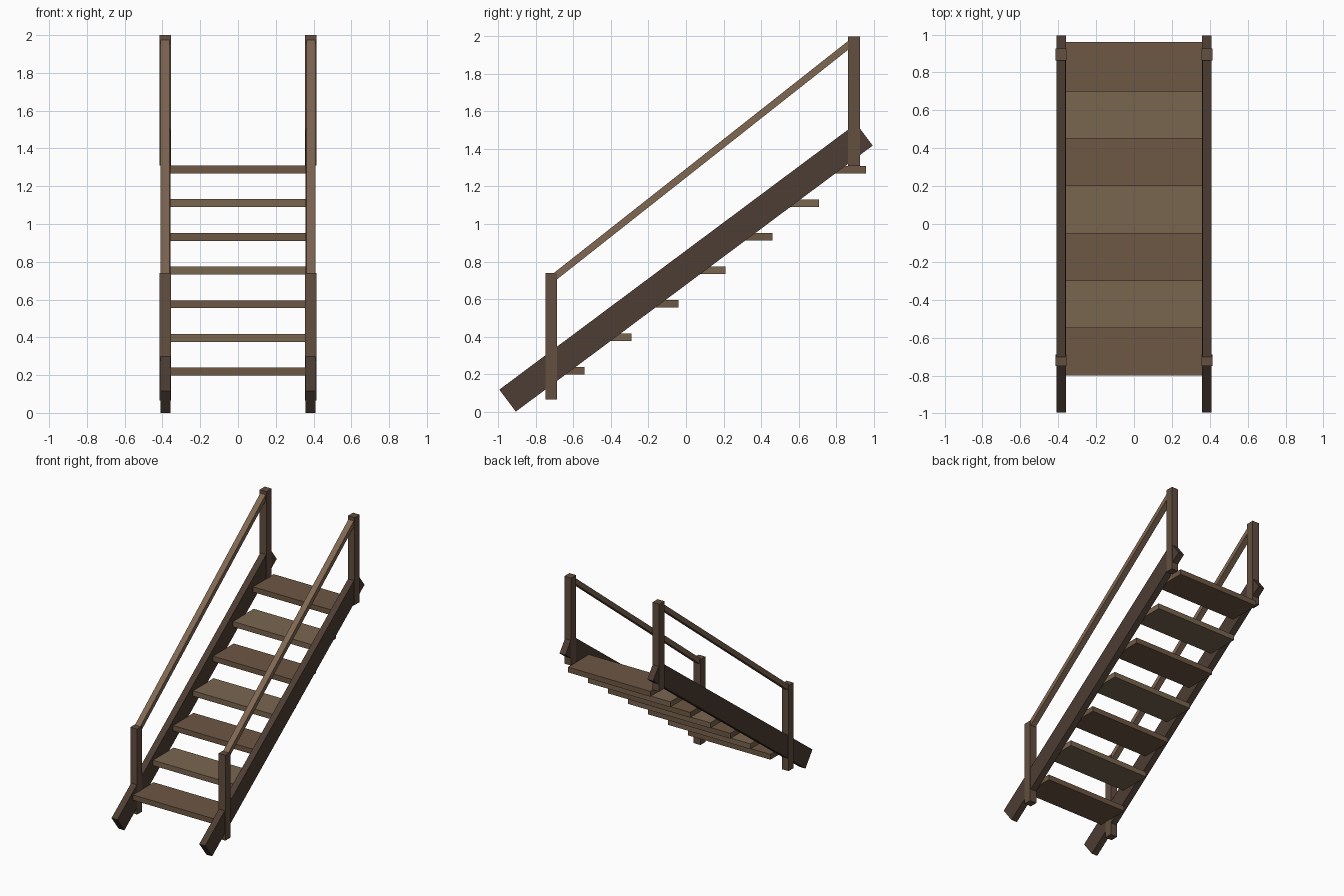
import bpy

if "Cube" in bpy.data.objects:
    bpy.data.objects.remove(bpy.data.objects["Cube"])


def material(name, rgb):
    m = bpy.data.materials.new(name)
    m.diffuse_color = (*rgb, 1)
    m.use_nodes = True
    m.node_tree.nodes["Principled BSDF"].inputs["Base Color"].default_value = m.diffuse_color
    return m


def extrude(name, profile, x0, x1, mat):
    """Solid from a (y, z) side profile listed counter-clockwise, spanning x0..x1."""
    n = len(profile)
    verts = [(x, y, z) for x in (x0, x1) for y, z in profile]
    faces = [tuple(reversed(range(n))), tuple(range(n, 2 * n))]
    faces += [(i, (i + 1) % n, (i + 1) % n + n, i + n) for i in range(n)]
    mesh = bpy.data.meshes.new(name)
    mesh.from_pydata(verts, [], faces)
    mesh.materials.append(mat)
    obj = bpy.data.objects.new(name, mesh)
    bpy.context.collection.objects.link(obj)
    return obj


def rect(y0, y1, z0, z1):
    return [(y0, z0), (y1, z0), (y1, z1), (y0, z1)]


dark = material("dark_wood", (0.075, 0.047, 0.033))
post_wood = material("post_wood", (0.125, 0.077, 0.050))
rail_wood = material("rail_wood", (0.215, 0.135, 0.085))
tread_woods = [material("tread_wood_brown", (0.155, 0.096, 0.057)),
               material("tread_wood_tan", (0.19, 0.13, 0.078))]

# Side frames, mirrored to the left
stringer = extrude("stringers", [(-0.907, 0.0), (0.995, 1.418), (0.907, 1.535), (-0.995, 0.117)],
                   0.358, 0.409, dark)
lower = extrude("lower_posts", rect(-0.75, -0.688, 0.065, 0.74), 0.356, 0.415, post_wood)
upper = extrude("upper_posts", rect(0.863, 0.927, 1.31, 2.0), 0.356, 0.415, post_wood)
rail = extrude("handrails", [(-0.69, 0.703), (0.885, 1.945), (0.862, 1.974), (-0.713, 0.732)],
               0.362, 0.409, rail_wood)
for obj in (stringer, lower, upper, rail):
    obj.modifiers.new("Mirror", 'MIRROR').use_axis[0] = True

# Treads
for i in range(7):
    y, z = -0.80 + 0.25 * i, 0.197 + 0.1785 * i
    extrude(f"tread_{i + 1}", rect(y, y + 0.26, z, z + 0.042), -0.36, 0.36, tread_woods[i % 2])
